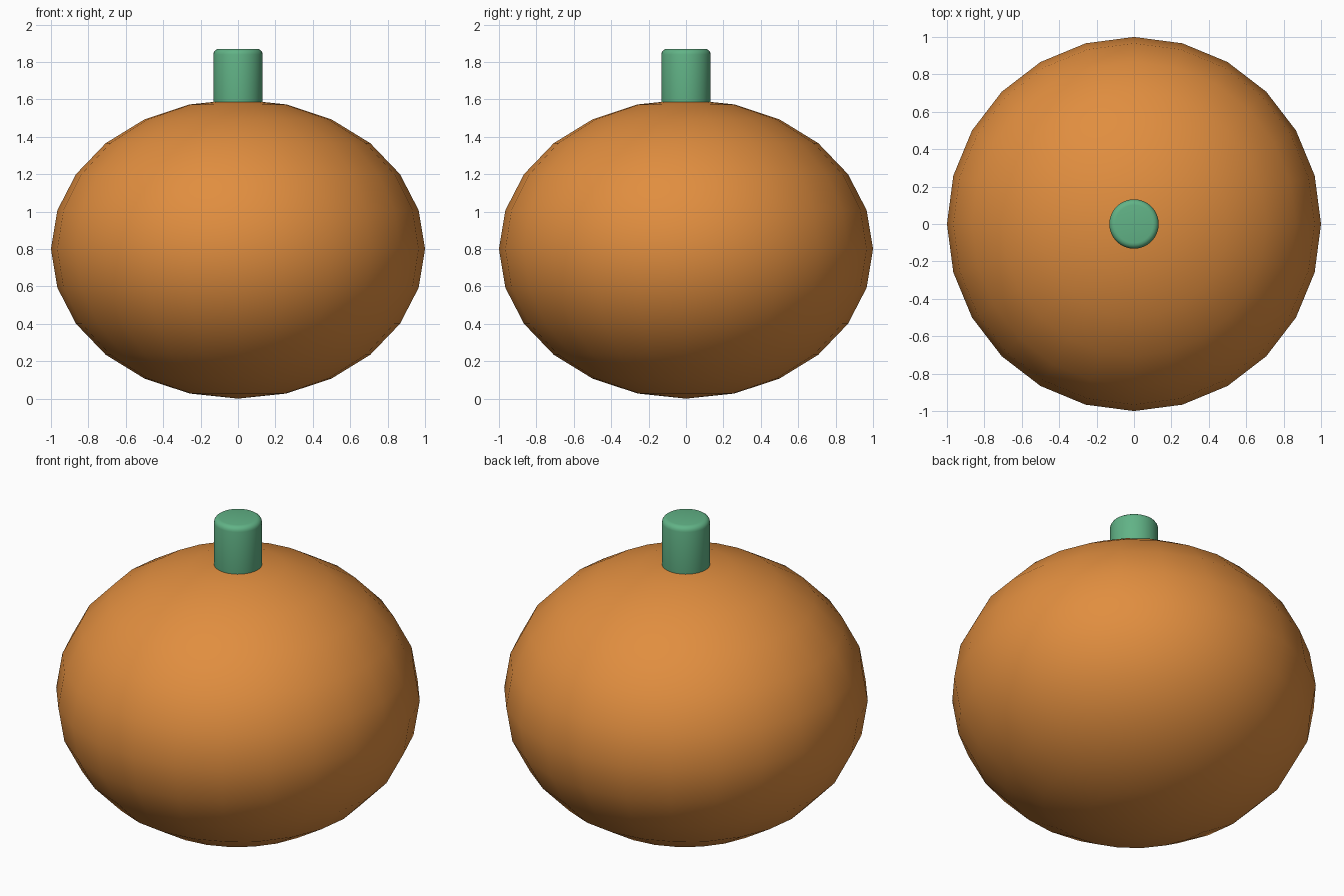
import bpy
import math

cube = bpy.data.objects.get("Cube")
if cube:
    bpy.data.objects.remove(cube, do_unlink=True)


def material(name, rgb):
    mat = bpy.data.materials.new(name)
    mat.use_nodes = True
    colour = (*rgb, 1.0)
    mat.diffuse_color = colour
    mat.node_tree.nodes["Principled BSDF"].inputs["Base Color"].default_value = colour
    return mat


def finish(name, mat):
    obj = bpy.context.object
    obj.name = name
    obj.data.materials.append(mat)
    bpy.ops.object.transform_apply(location=False, rotation=False, scale=True)
    return obj


orange = material("orange skin", (0.75, 0.27, 0.05))
green = material("green stem", (0.12, 0.45, 0.24))

# Body: a squashed sphere standing on the ground
half_height = 0.8
bpy.ops.mesh.primitive_uv_sphere_add(segments=24, ring_count=12, radius=1,
                                     location=(0, 0, half_height))
bpy.context.object.scale.z = half_height
finish("body", orange)
bpy.ops.object.shade_smooth()

# Stem: a cylinder with rounded rims, its base sunk into the body
stem_top, stem_base = 1.87, 1.53
bpy.ops.mesh.primitive_cylinder_add(vertices=32, radius=0.132,
                                    depth=stem_top - stem_base,
                                    location=(0, 0, (stem_top + stem_base) / 2))
stem = finish("stem", green)
bevel = stem.modifiers.new("rounded rims", "BEVEL")
bevel.width = 0.03
bevel.segments = 4
bevel.limit_method = "ANGLE"
bevel.angle_limit = math.radians(40)
bpy.ops.object.modifier_apply(modifier=bevel.name)
bpy.ops.object.shade_smooth_by_angle(angle=math.radians(40))
